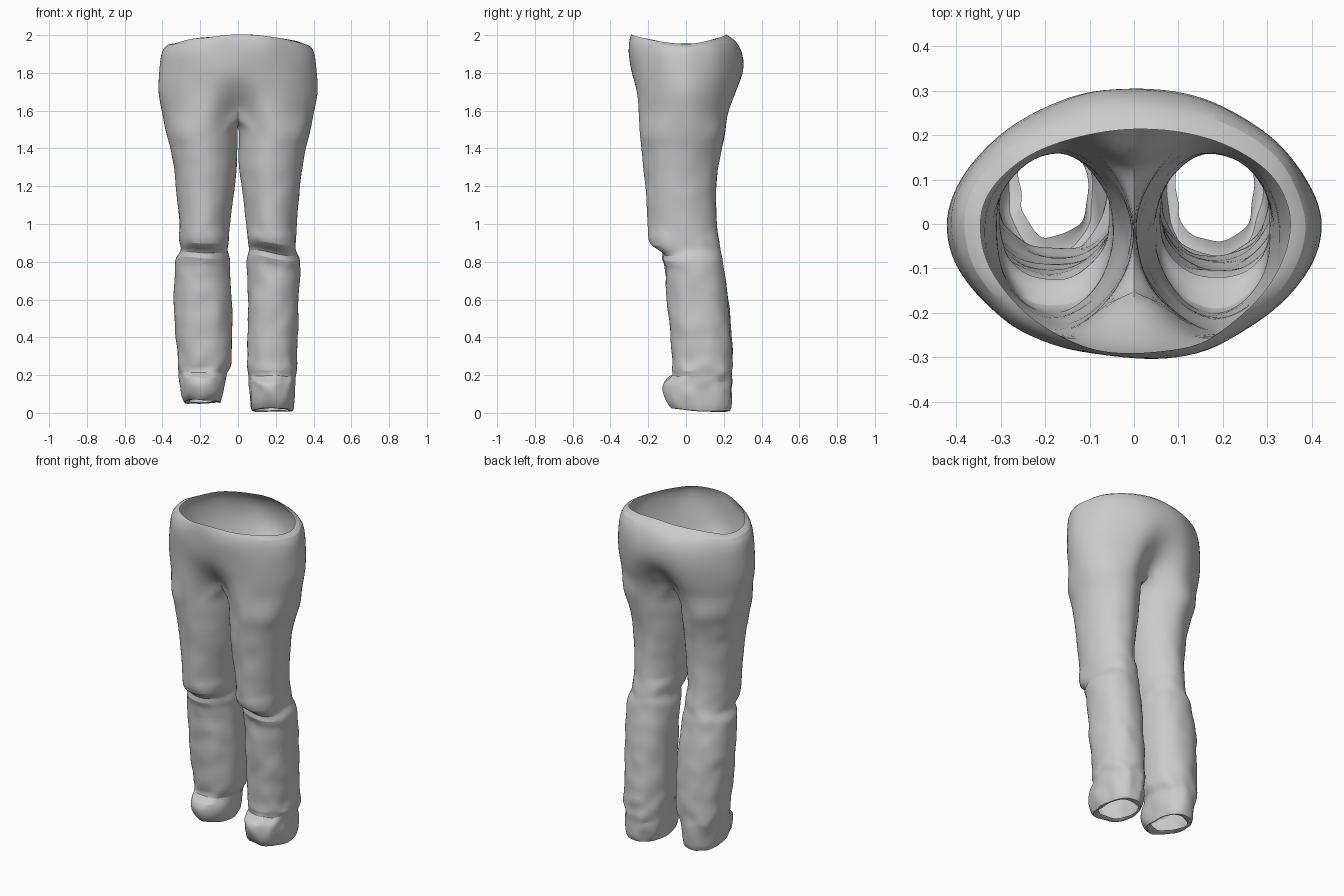
import bpy, bmesh, math
from mathutils import Vector, noise

if "Cube" in bpy.data.objects:
    bpy.data.objects.remove(bpy.data.objects["Cube"])

OUT, INN = 26, 8          # segments on the outer and the inner side of a leg


def spow(v, p):
    return math.copysign(abs(v) ** p, v)


def oval(cx, rx, yf, yb, ym, a, p):
    """Point on a superellipse with separate front and back depth."""
    s = spow(math.sin(a), 2 / p)
    return cx + rx * spow(math.cos(a), 2 / p), ym + s * ((yb - ym) if s > 0 else (ym - yf))


def wrinkle(co, amp, freq):
    n = noise.noise_vector(Vector((co.x * freq, co.y * freq, co.z * freq * 1.5)))
    return co + Vector((n.x, n.y, n.z * .6)) * amp


# Pelvis rows: z, half width, front y, back y, centre notch, rim wave, roundness front and back
pelvis = [
    (1.955, .350, -.294, .215, 0, .047, 2.0, 2.0),
    (1.945, .388, -.304, .265, 0, .030, 2.0, 1.95),
    (1.90, .407, -.308, .300, 0, .012, 2.0, 1.9),
    (1.83, .415, -.300, .313, .01, 0, 2.0, 1.85),
    (1.76, .422, -.290, .308, .05, 0, 2.0, 1.82),
    (1.69, .423, -.284, .292, .20, 0, 2.0, 1.82),
    (1.63, .411, -.284, .274, .38, 0, 2.05, 1.85),
    (1.58, .401, -.282, .254, .51, 0, 2.1, 1.9),
]

# Thigh and knee rows shared by both legs: z, inner x, outer x, front y, back y
thigh = [
    (1.49, .002, .383, -.248, .212),
    (1.40, .001, .359, -.236, .189),
    (1.30, .004, .341, -.226, .170),
    (1.20, .016, .329, -.215, .161),
    (1.10, .031, .319, -.208, .158),
    (1.00, .043, .312, -.203, .164),
    (.94, .048, .308, -.200, .172),
    (.895, .050, .310, -.192, .180),
    (.87, .058, .306, -.150, .184),
    (.85, .056, .312, -.116, .187),
    (.82, .046, .330, -.132, .191),
    (.79, .045, .333, -.112, .196),
]
# Shin and hem rows of each leg
right_shin = [
    (.70, .050, .326, -.103, .210),
    (.60, .052, .322, -.098, .222),
    (.50, .052, .319, -.093, .230),
    (.40, .050, .317, -.085, .238),
    (.30, .048, .313, -.075, .243),
    (.22, .048, .311, -.073, .247),
    (.195, .056, .304, -.060, .247),
    (.165, .056, .304, -.108, .246),
    (.10, .058, .303, -.124, .245),
    (.05, .062, .302, -.112, .242),
    (-.006, .072, .294, -.080, .232),
    (.010, .095, .268, -.035, .205),
]
left_shin = [
    (.70, .038, .336, -.103, .212),
    (.60, .031, .340, -.097, .226),
    (.50, .030, .338, -.091, .236),
    (.40, .031, .328, -.081, .242),
    (.30, .033, .322, -.071, .246),
    (.245, .036, .322, -.071, .248),
    (.215, .060, .312, -.053, .247),
    (.19, .068, .310, -.103, .245),
    (.13, .072, .307, -.118, .242),
    (.085, .080, .298, -.104, .238),
    (.042, .092, .284, -.075, .226),
    (.057, .105, .262, -.035, .200),
]


def midrows(rows):
    """Adds a halfway row wherever the spacing is wide."""
    out = []
    for a, b in zip(rows, rows[1:]):
        out.append(a)
        if abs(a[0] - b[0]) > .06:
            out.append(tuple((p + q) / 2 for p, q in zip(a, b)))
    return out + [rows[-1]]


def pelvis_ring(bm, side, row):
    z, w, yf, yb, notch, wave, pf, pb = row
    ring = []
    for i in range(OUT + 1):
        a = -math.pi / 2 + math.pi * i / OUT
        x, y = oval(0, w, yf, yb, 0, a, pf if a < 0 else pb)
        y *= 1 - notch * math.exp(-(x / .10) ** 2)
        co = Vector((side * x, y, z + wave * math.sin(a) ** 2))
        co = wrinkle(co, .014 if wave else .004, 6)
        if i in (0, OUT):
            co.x = 0
        ring.append(bm.verts.new(co))
    return ring


def leg_ring(bm, side, row):
    z, xi, xo, yf, yb = row
    ring = []
    half = math.radians(130)
    for i in range(OUT + INN):
        if i <= OUT:
            a = -half + 2 * half * i / OUT
        else:
            a = half + (2 * math.pi - 2 * half) * (i - OUT) / INN
        a = math.atan2(math.sin(a), math.cos(a))
        p = 2.2
        if z > .95:                                   # thighs taper inwards
            p = 1.8 if math.cos(a) < 0 else 2.0
        x, y = oval((xi + xo) / 2, (xo - xi) / 2, yf, yb, (yf + yb) / 2, a, p)
        front = max(0, -math.sin(a))
        dz = 0
        if z < .15:                                   # hem rises at the front
            dz = .02 * front
        elif .75 < z < .93:                           # knee folds slant
            dz = (-.22 if side > 0 else .05) * (x - .18) * front
        co = Vector((side * x, y, z + dz))
        amp, freq = (.007, 9) if z > .95 else ((.011, 11) if z > .26 else (.018, 16))
        co = wrinkle(co, amp, freq)
        co.z = max(co.z, 0)
        if z > 1.25:                                  # thighs touch but never cross
            co.x = side * max(side * co.x, .001)
        ring.append(bm.verts.new(co))
    return ring


def bridge(bm, a, b, closed):
    n = len(a)
    for i in range(n if closed else n - 1):
        j = (i + 1) % n
        bm.faces.new((a[i], a[j], b[j], b[i]))


bm = bmesh.new()
centre = []
for side, shin in ((1, right_shin), (-1, left_shin)):
    # Seat half from the rolled waist rim down to the crotch
    rings = [pelvis_ring(bm, side, r) for r in pelvis]
    for a, b in zip(rings, rings[1:]):
        bridge(bm, a, b, False)
    # Crotch seam from back to front closes the top of the leg
    last = rings[-1]
    front, back = last[0].co, last[-1].co
    seam = []
    for k in range(1, INN):
        co = back.lerp(front, k / INN)
        co.z -= .05 * math.sin(math.pi * k / INN)
        seam.append(bm.verts.new(co))
    centre += seam + [r[i] for r in rings for i in (0, -1)]
    prev = last + seam
    # Leg tube
    for row in midrows(thigh + shin):
        ring = leg_ring(bm, side, row)
        bridge(bm, prev, ring, True)
        prev = ring

# Join both halves along the centre seam
bmesh.ops.remove_doubles(bm, verts=centre, dist=1e-4)
bmesh.ops.recalc_face_normals(bm, faces=bm.faces)
mesh = bpy.data.meshes.new("trousers")
bm.to_mesh(mesh)
bm.free()
trousers = bpy.data.objects.new("trousers", mesh)
bpy.context.collection.objects.link(trousers)
sub = trousers.modifiers.new("smooth", 'SUBSURF')
sub.levels = sub.render_levels = 1
bpy.context.view_layer.objects.active = trousers
trousers.select_set(True)
bpy.ops.object.shade_smooth_by_angle(angle=math.radians(40))
